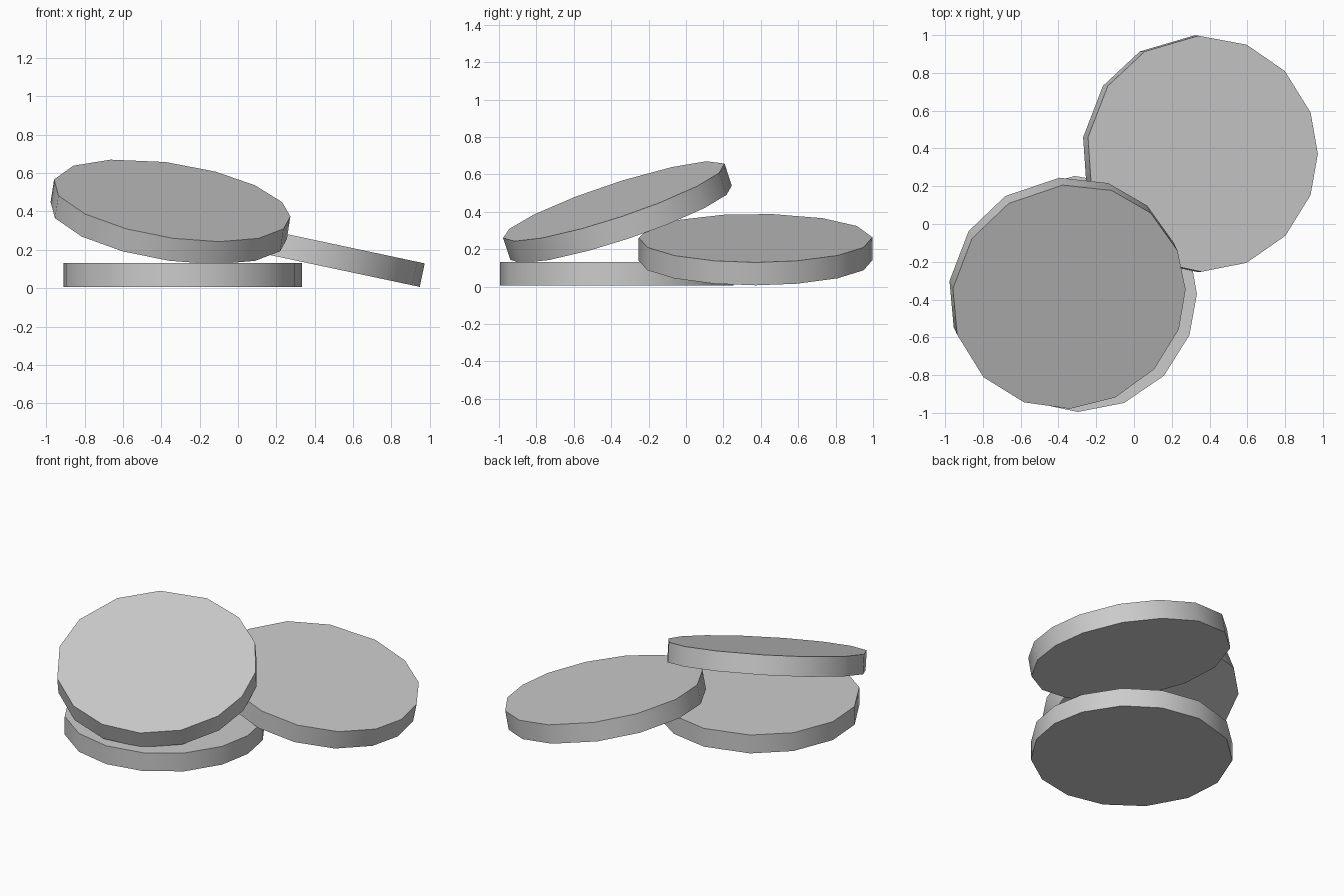
import bpy, bmesh
from math import radians, cos, sin
from mathutils import Matrix, Vector

if "Cube" in bpy.data.objects:
    bpy.data.objects.remove(bpy.data.objects["Cube"])

R, T = 0.625, 0.125
# slightly uneven 15-sided outline shared by all discs
ANGLES = [0, 20.5, 44.5, 67.5, 92, 120, 145, 172, 196, 222, 246.5, 269.5, 292.5, 316, 339.5]


def disc(name, top_centre, rx=0, ry=0, rz=0):
    """Coin-like disc whose top face centre sits at top_centre."""
    bm = bmesh.new()
    base = bm.faces.new([bm.verts.new((R * cos(radians(a)), R * sin(radians(a)), -T)) for a in ANGLES])
    ext = bmesh.ops.extrude_face_region(bm, geom=[base], use_keep_orig=True)
    verts = [v for v in ext["geom"] if isinstance(v, bmesh.types.BMVert)]
    bmesh.ops.translate(bm, verts=verts, vec=Vector((0, 0, T)))
    bmesh.ops.recalc_face_normals(bm, faces=bm.faces)
    mesh = bpy.data.meshes.new(name)
    bm.to_mesh(mesh)
    bm.free()
    ob = bpy.data.objects.new(name, mesh)
    bpy.context.collection.objects.link(ob)
    ob.matrix_world = (Matrix.Translation(top_centre)
                       @ Matrix.Rotation(radians(rx), 4, 'X')
                       @ Matrix.Rotation(radians(ry), 4, 'Y')
                       @ Matrix.Rotation(radians(rz), 4, 'Z'))
    # smooth rim, crisp flat faces
    bpy.ops.object.select_all(action='DESELECT')
    ob.select_set(True)
    bpy.context.view_layer.objects.active = ob
    bpy.ops.object.shade_smooth_by_angle(angle=radians(40))
    return ob


# flat disc on the ground
disc("bottom_disc", (-0.292, -0.37, 0.131))
# disc leaning on the edge of the flat one
disc("leaning_disc", (0.362, 0.372, 0.259), ry=12)
# disc resting on top of both
disc("top_disc", (-0.345, -0.385, 0.457), rx=18.3, ry=8.4, rz=1)
